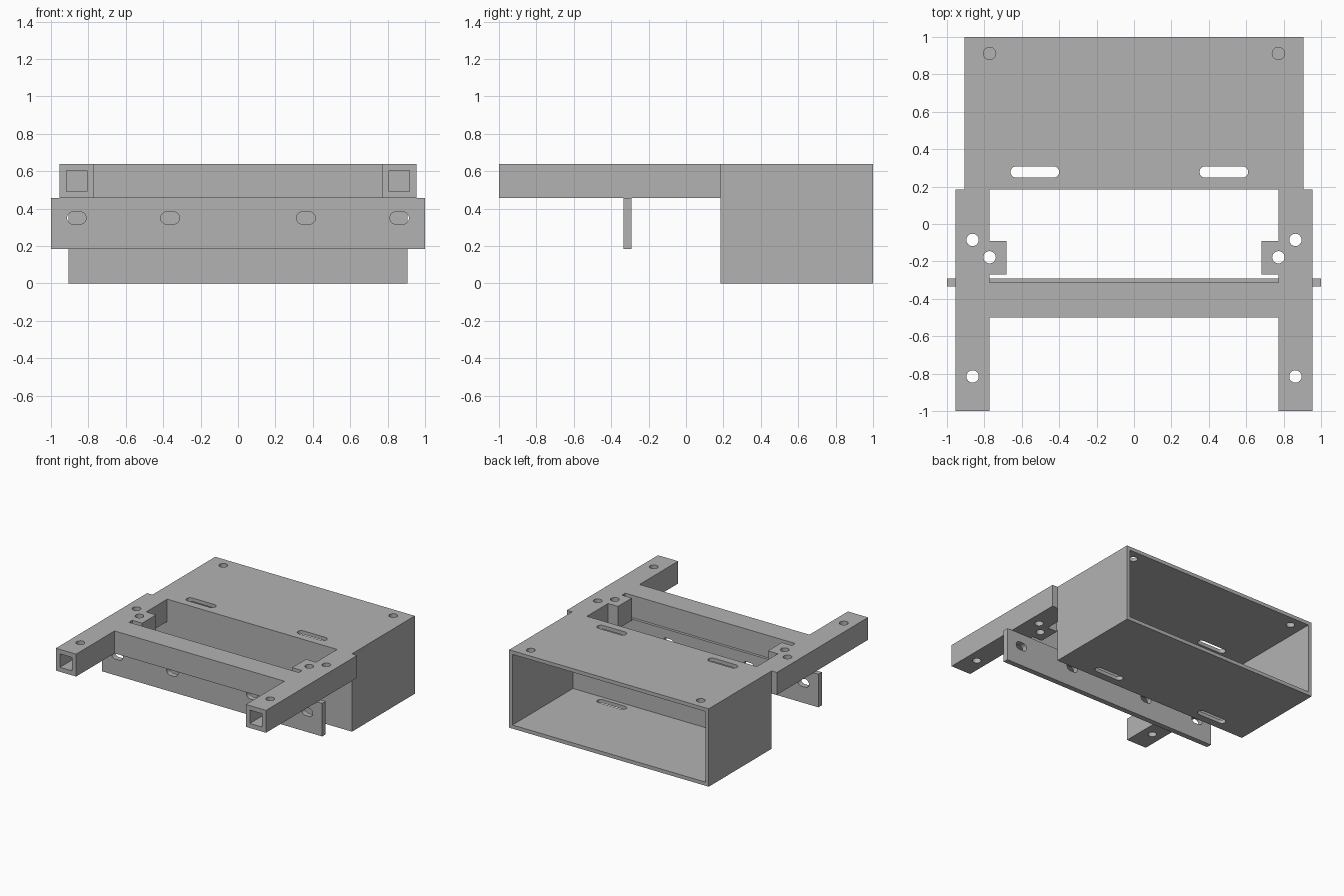
import bpy, bmesh, math
from mathutils import Matrix

if "Cube" in bpy.data.objects:
    bpy.data.objects.remove(bpy.data.objects["Cube"], do_unlink=True)

grey = bpy.data.materials.new("plain grey")
grey.use_nodes = True
grey.diffuse_color = (0.45, 0.45, 0.45, 1)
grey.node_tree.nodes["Principled BSDF"].inputs["Base Color"].default_value = (0.45, 0.45, 0.45, 1)


def prism(name, outline, low, high, upright=False):
    """Extrude an outline along z, or along y when upright (outline in x, z)."""
    bm = bmesh.new()
    base = bm.faces.new([bm.verts.new((u, v, low)) for u, v in outline])
    top = bmesh.ops.extrude_face_region(bm, geom=[base])["geom"]
    for v in top:
        if isinstance(v, bmesh.types.BMVert):
            v.co.z = high
    if upright:
        bm.transform(Matrix(((1, 0, 0, 0), (0, 0, 1, 0), (0, 1, 0, 0), (0, 0, 0, 1))))
    bmesh.ops.recalc_face_normals(bm, faces=bm.faces)
    mesh = bpy.data.meshes.new(name)
    bm.to_mesh(mesh)
    bm.free()
    mesh.materials.append(grey)
    obj = bpy.data.objects.new(name, mesh)
    bpy.context.collection.objects.link(obj)
    return obj


def rect(x0, x1, v0, v1):
    return [(x0, v0), (x1, v0), (x1, v1), (x0, v1)]


def slot(cx, cv, half, r, n=12):
    """Rounded slot outline; half = 0 gives a round hole."""
    pts = []
    for side in (1, -1):
        start = -math.pi / 2 * side
        for i in range(n + 1 if half else n):
            a = start + math.pi * i / n
            pts.append((cx + side * half + r * math.cos(a), cv + r * math.sin(a)))
    return pts


def cut(obj, cutter):
    """Subtract the cutter and discard it."""
    cutter.hide_render = True
    mod = obj.modifiers.new("cut", 'BOOLEAN')
    mod.operation = 'DIFFERENCE'
    mod.solver = 'EXACT'
    mod.object = cutter
    with bpy.context.temp_override(object=obj, active_object=obj, selected_objects=[obj]):
        bpy.ops.object.modifier_apply(modifier=mod.name)
    bpy.data.objects.remove(cutter, do_unlink=True)


TOP, BAR, BACK = 0.64, 0.456, 0.184
WALL = 0.03

# Hollow housing, open at the rear
housing = prism("housing", rect(-0.907, 0.907, BACK, 1.0), 0, TOP)
cut(housing, prism("cavity", rect(-0.907 + WALL, 0.907 - WALL, BACK + WALL, 1.1), WALL, TOP - WALL))
for s in (-1, 1):
    cut(housing, prism("slot_cutter", slot(s * (0.48 if s > 0 else 0.53), 0.278, 0.1, 0.03), -0.1, 0.8))
    cut(housing, prism("hole_cutter", slot(s * 0.772, 0.912, 0, 0.033), 0.5, 0.8))

# Frame: two arms with inner tabs, joined by a cross bar
half = [(0.772, -0.5), (0.772, -1), (0.955, -1), (0.955, BACK), (0.772, BACK), (0.772, -0.09),
        (0.682, -0.09), (0.682, -0.27), (0.772, -0.27), (0.772, -0.313)]
frame = prism("arm_frame", half + [(-x, y) for x, y in reversed(half)], BAR, TOP)
for s in (-1, 1):
    c = s * 0.863
    cut(frame, prism("channel", rect(c - 0.055, c + 0.055, 0.493, 0.603), -1.1, 0.15, True))
    for x, y in ((0.863, -0.815), (0.863, -0.085), (0.772, -0.178)):
        cut(frame, prism("hole_cutter", slot(s * x, y, 0, 0.033), 0.3, 0.8))

# Slotted plate hanging beneath the cross bar
plate = prism("hanging_plate", rect(-1, 1, 0.184, BAR), -0.335, -0.291, True)
for x in (-0.863, -0.363, 0.363, 0.863):
    cut(plate, prism("slot_cutter", slot(x, 0.35, 0.018, 0.033), -0.5, -0.1, True))

for obj in (housing, frame, plate):
    bpy.ops.object.select_all(action='DESELECT')
    obj.select_set(True)
    bpy.context.view_layer.objects.active = obj
    bpy.ops.object.shade_smooth_by_angle(angle=math.radians(30))
